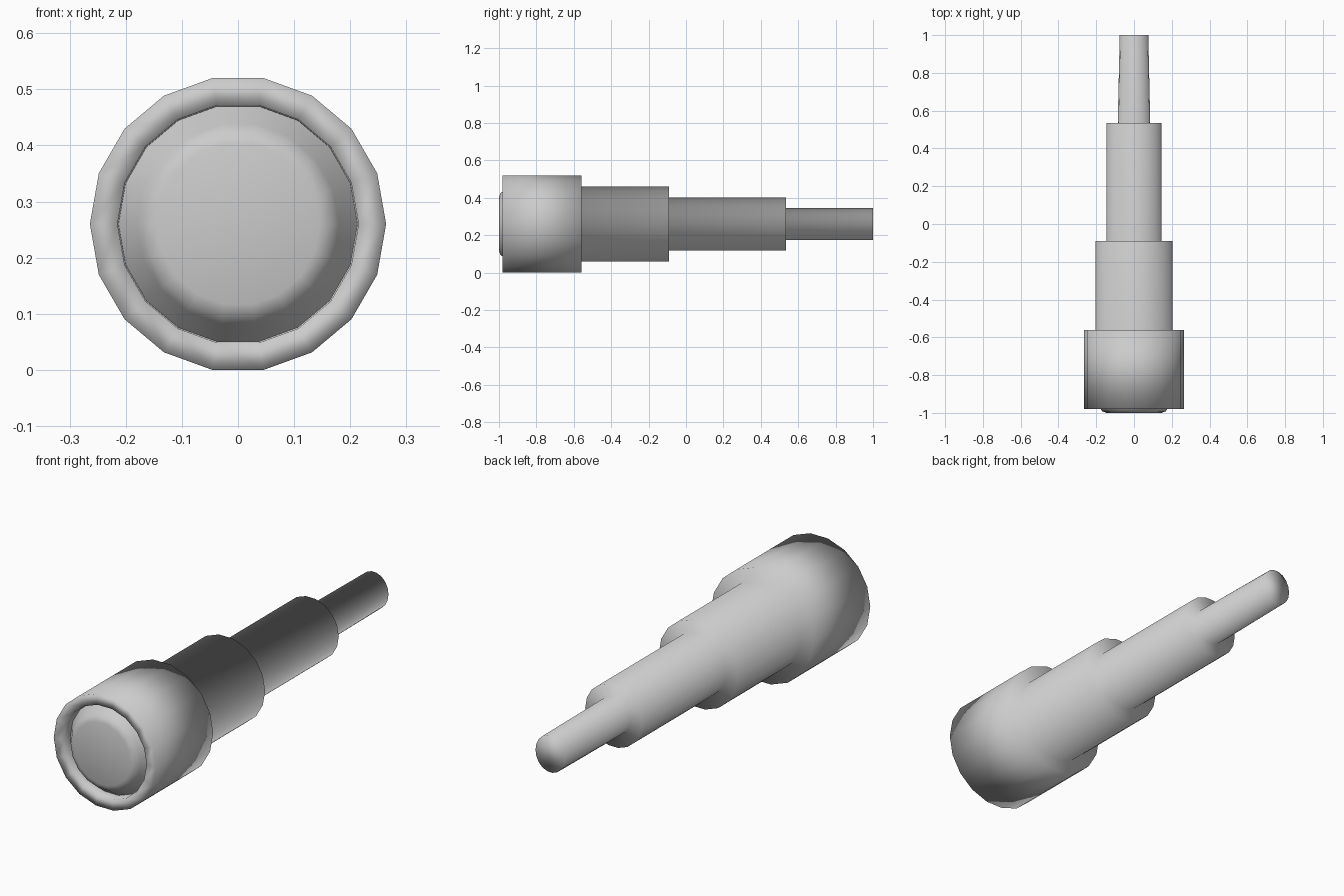
import bpy, bmesh
from math import cos, sin, pi

cube = bpy.data.objects.get("Cube")
if cube:
    bpy.data.objects.remove(cube, do_unlink=True)

SIDES = 18
AXIS_Z = 0.26

grey = bpy.data.materials.new("light_grey")
grey.use_nodes = True
colour = (0.6, 0.6, 0.6, 1)
grey.diffuse_color = colour
grey.node_tree.nodes["Principled BSDF"].inputs["Base Color"].default_value = colour


def turned(name, profile, cap_front=False, cap_back=False):
    """Turn (y, radius x, radius z) rings around the long axis."""
    bm = bmesh.new()
    rings = []
    for y, rx, rz in profile:
        angles = [2 * pi * i / SIDES for i in range(SIDES)]
        rings.append([bm.verts.new((rx * cos(a), y, AXIS_Z + rz * sin(a))) for a in angles])
    for a, b in zip(rings, rings[1:]):
        for i in range(SIDES):
            j = (i + 1) % SIDES
            bm.faces.new((a[i], a[j], b[j], b[i]))
    if cap_front:
        bm.faces.new(rings[0][::-1])
    if cap_back:
        bm.faces.new(rings[-1])
    # Orient by the last profile ring being at the back
    for f in bm.faces:
        f.smooth = True
    bm.normal_update()
    bmesh.ops.recalc_face_normals(bm, faces=bm.faces[:])
    mesh = bpy.data.meshes.new(name)
    bm.to_mesh(mesh)
    bm.free()
    mesh.materials.append(grey)
    obj = bpy.data.objects.new(name, mesh)
    bpy.context.collection.objects.link(obj)
    return obj


def ring(y, r, squeeze=1.0):
    return (y, r * squeeze, r)


# Stepped barrel with the front lens seat, closed at the eyepiece
turned("telescope_barrel", [
    ring(-0.93, 0.213), ring(-0.98, 0.215), ring(-0.98, 0.264),
    ring(-0.56, 0.264), ring(-0.56, 0.203),
    ring(-0.09, 0.203), ring(-0.09, 0.145),
    ring(0.535, 0.145), ring(0.535, 0.086),
    ring(1.0, 0.086, 0.88),
], cap_back=True)

# Bulging front lens
turned("front_lens", [
    ring(-1.0, 0.145), ring(-0.992, 0.168), ring(-0.975, 0.18), ring(-0.93, 0.213),
], cap_front=True)
